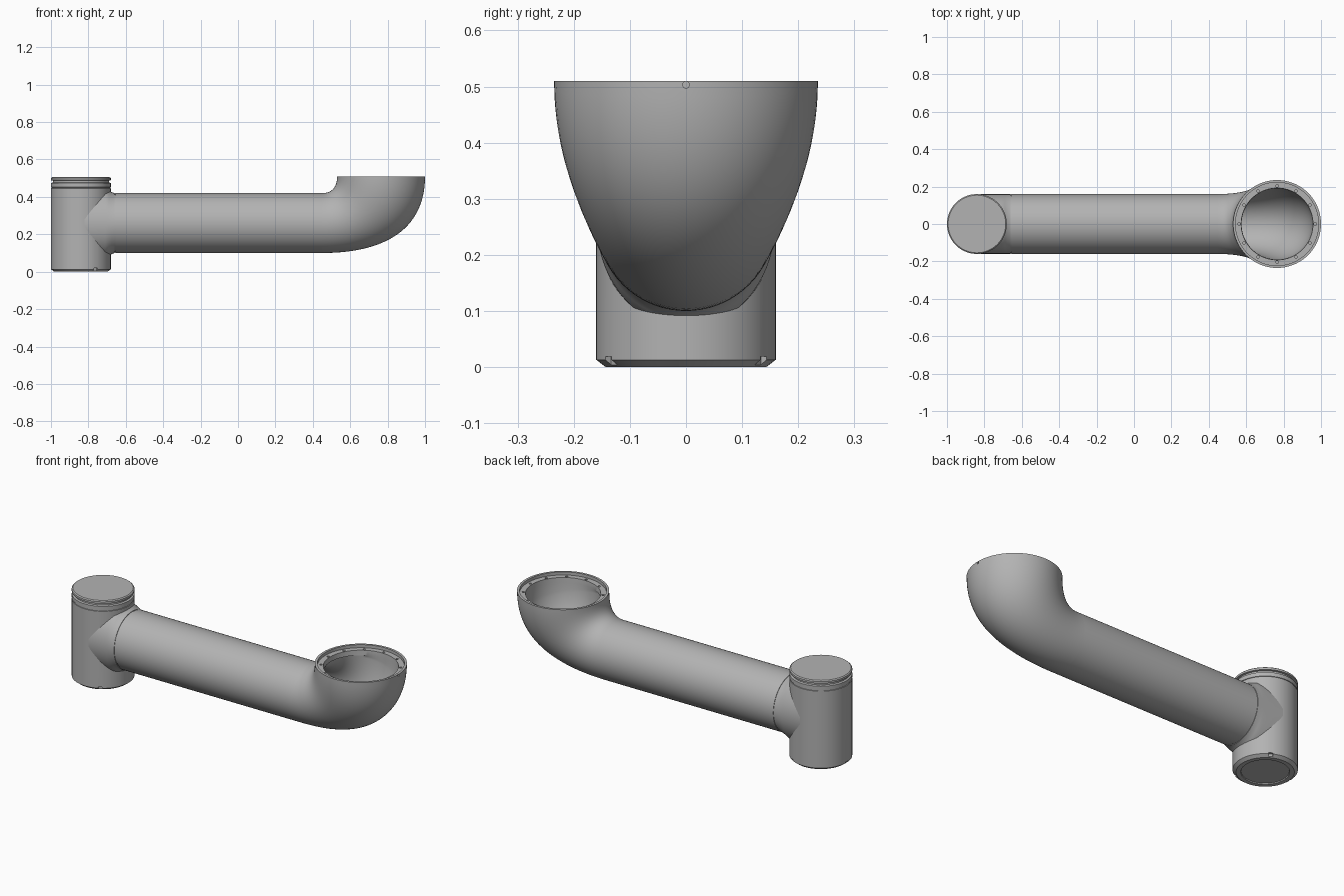
import bpy, bmesh
from math import sin, cos, pi, radians
from mathutils import Vector, Matrix

cube = bpy.data.objects.get("Cube")
if cube:
    bpy.data.objects.remove(cube, do_unlink=True)

SEG = 72
JOINT_X, TUBE_Z, R = -0.84, 0.26, 0.16
RIM_X, RIM_Z, RIM_R = 0.765, 0.51, 0.235

grey = bpy.data.materials.new("satin grey")
grey.use_nodes = True
grey.diffuse_color = (0.45, 0.45, 0.45, 1)
grey.node_tree.nodes["Principled BSDF"].inputs["Base Color"].default_value = (0.45, 0.45, 0.45, 1)


def add_object(name, bm):
    bmesh.ops.recalc_face_normals(bm, faces=bm.faces)
    mesh = bpy.data.meshes.new(name)
    bm.to_mesh(mesh)
    bm.free()
    mesh.materials.append(grey)
    obj = bpy.data.objects.new(name, mesh)
    bpy.context.collection.objects.link(obj)
    return obj


def ring(center, u, v):
    """Ellipse of points spanned by the half-axes u and v."""
    return [center + u * cos(2 * pi * i / SEG) + v * sin(2 * pi * i / SEG) for i in range(SEG)]


def loft(name, rings, closed=False):
    """Skin a row of rings; closed joins the last to the first, otherwise the ends are capped."""
    bm = bmesh.new()
    rows = [[bm.verts.new(p) for p in r] for r in rings]
    pairs = list(zip(rows, rows[1:])) + ([(rows[-1], rows[0])] if closed else [])
    for a, b in pairs:
        for i in range(SEG):
            j = (i + 1) % SEG
            bm.faces.new((a[i], a[j], b[j], b[i]))
    if not closed:
        bm.faces.new(rows[0])
        bm.faces.new(rows[-1])
    return add_object(name, bm)


def activate(obj):
    bpy.ops.object.select_all(action='DESELECT')
    obj.select_set(True)
    bpy.context.view_layer.objects.active = obj


def cut(obj, bm):
    """Subtract the shapes in bm from obj."""
    cutter = add_object("cutter", bm)
    cutter.hide_render = True
    mod = obj.modifiers.new("cut", 'BOOLEAN')
    mod.operation, mod.solver, mod.object = 'DIFFERENCE', 'EXACT', cutter
    activate(obj)
    bpy.ops.object.modifier_apply(modifier=mod.name)
    bpy.data.objects.remove(cutter, do_unlink=True)


def flat_ring(x, z, r):
    return ring(Vector((x, 0, z)), Vector((r, 0, 0)), Vector((0, r, 0)))


def tube_ring(x, height, width):
    return ring(Vector((x, 0, TUBE_Z)), Vector((0, 0, -height)), Vector((0, width, 0)))


def bezier(t, a, b, c, d):
    a, b, c, d = (Vector((p[0], 0, p[1])) for p in (a, b, c, d))
    s = 1 - t
    return a * s**3 + b * 3 * s * s * t + c * 3 * s * t * t + d * t**3


def elbow_ring(t, inset):
    heel = bezier(t, (0.45, 0.10), (0.79, 0.10), (1.0, 0.23), (1.0, RIM_Z))
    throat = bezier(t, (0.45, 0.42), (0.50, 0.42), (0.53, 0.45), (0.53, RIM_Z))
    half = (heel - throat) / 2
    width = R + (RIM_R - R) * t * t * (3 - 2 * t)
    return ring((heel + throat) / 2, half * (1 - inset / half.length), Vector((0, width - inset, 0)))


# Upright joint housing: recessed base, chamfer, seam, neck groove and cap
profile = [(0.118, 0.005), (0.12, 0), (0.143, 0), (R, 0.013), (R, 0.446), (0.157, 0.447),
           (0.157, 0.451), (R, 0.452), (R, 0.474), (0.15, 0.477), (0.15, 0.487),
           (R, 0.489), (R, 0.50), (0.154, 0.505)]
housing = loft("joint_housing", [flat_ring(JOINT_X, z, r) for r, z in profile])

# Pry notches around the base chamfer
bm = bmesh.new()
for angle in (60, -60, 180):
    place = (Matrix.Translation((JOINT_X, 0, 0)) @ Matrix.Rotation(radians(angle), 4, 'Z')
             @ Matrix.Translation((0.16, 0, 0.008)) @ Matrix.Diagonal((0.024, 0.022, 0.022, 1)))
    bmesh.ops.create_cube(bm, size=1, matrix=place)
cut(housing, bm)

# Flared collar blending the housing into the tube
collar = loft("tube_collar", [tube_ring(x, h, 0.1595) for x, h in
                              ((-0.82, 0.2), (-0.71, 0.19), (-0.69, 0.175), (-0.675, 0.165), (-0.66, R))])

# Long hollow tube with a narrow seam at the collar
outer = [(-0.66, 0.157), (-0.655, 0.157), (-0.655, R), (0.45, R)]
inner = [(0.45, 0.14), (-0.66, 0.14)]
tube = loft("arm_tube", [tube_ring(x, r, r) for x, r in outer + inner], closed=True)

# Flaring elbow: outer skin, rim, recessed bolt flange, inner skin
STEPS = 28
rings = [elbow_ring(i / STEPS, 0) for i in range(STEPS + 1)]
rings += [flat_ring(RIM_X, z, r) for r, z in ((0.222, RIM_Z), (0.222, 0.493), (0.192, 0.493), (0.19, 0.465))]
rings += [elbow_ring(0.86 * (1 - i / STEPS), 0.02 + 0.02 * (1 - i / STEPS)) for i in range(STEPS + 1)]
elbow = loft("elbow", rings, closed=True)

# Twelve bolt holes in the flange and one locating hole in the outer rim
bm = bmesh.new()
for k in range(12):
    a = k * pi / 6
    bmesh.ops.create_cone(bm, cap_ends=True, segments=16, radius1=0.007, radius2=0.007, depth=0.03,
                          matrix=Matrix.Translation((RIM_X + 0.204 * cos(a), 0.204 * sin(a), 0.493)))
bmesh.ops.create_cone(bm, cap_ends=True, segments=16, radius1=0.006, radius2=0.006, depth=0.014,
                      matrix=Matrix.Translation((1.0, 0, 0.503)) @ Matrix.Rotation(pi / 2, 4, 'Y'))
cut(elbow, bm)

for obj in (housing, collar, tube, elbow):
    activate(obj)
    bpy.ops.object.shade_smooth_by_angle(angle=radians(30))
